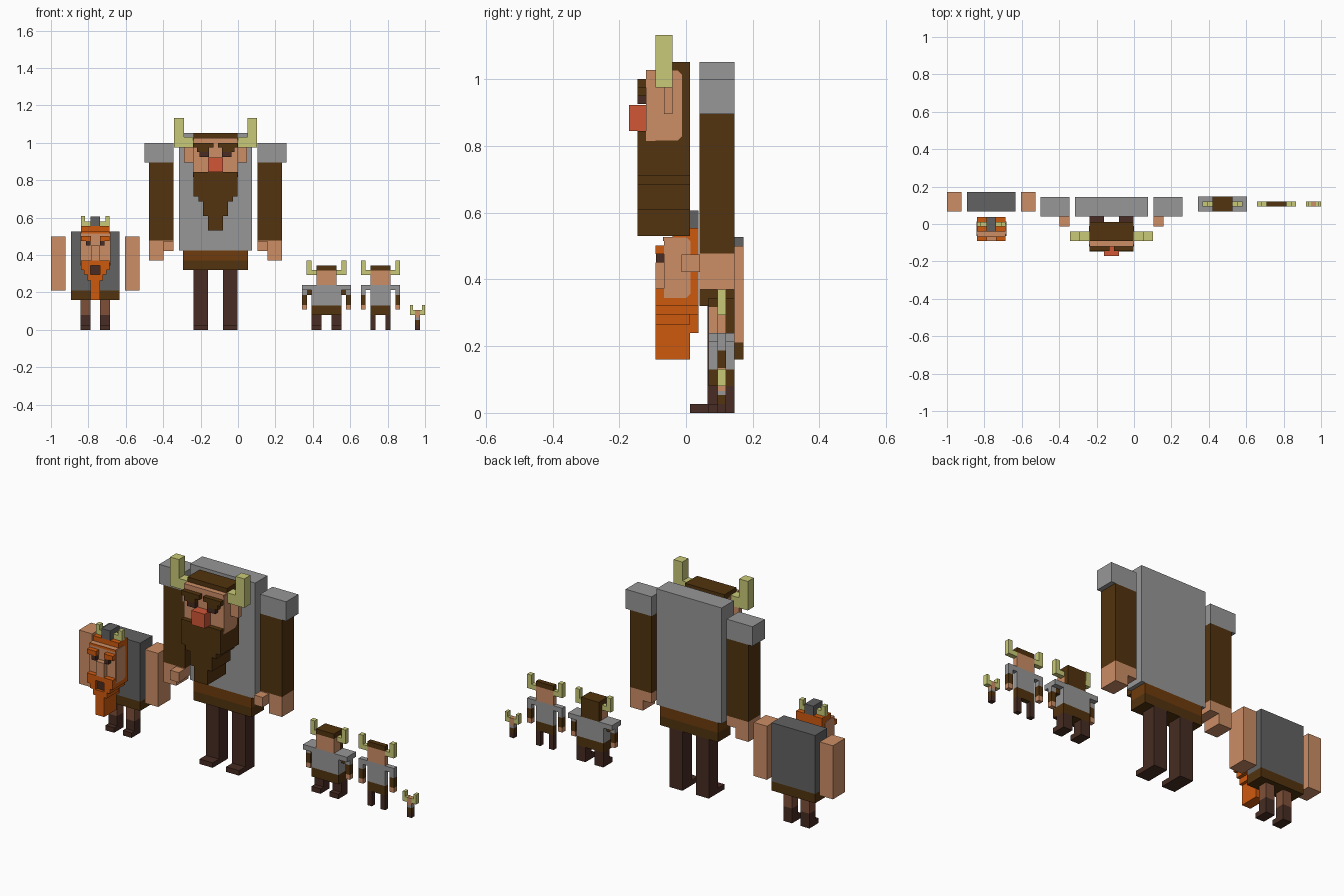
import bpy, bmesh

if "Cube" in bpy.data.objects:
    bpy.data.objects.remove(bpy.data.objects["Cube"])


def material(name, hexcode):
    rgb = [int(hexcode[i:i + 2], 16) / 255 for i in (0, 2, 4)]
    lin = [c / 12.92 if c <= 0.04045 else ((c + 0.055) / 1.055) ** 2.4 for c in rgb]
    m = bpy.data.materials.new(name)
    m.diffuse_color = (*lin, 1)
    m.use_nodes = True
    m.node_tree.nodes["Principled BSDF"].inputs["Base Color"].default_value = m.diffuse_color
    return m


SKIN = material("skin", "CC8E66")
BROWN = material("dark_brown", "52330E")
BELT = material("belt_brown", "6E3C0C")
GREY = material("grey", "979797")
DARK = material("dark_grey", "626262")
BOOT = material("boot_brown", "472C23")
HORN = material("horn", "CACA79")
ORANGE = material("orange", "CF5A0F")
RED = material("red", "D05636")
LEG = material("leg_brown", "7E5039")


def finish(name, bm, mat):
    bmesh.ops.recalc_face_normals(bm, faces=bm.faces)
    me = bpy.data.meshes.new(name)
    bm.to_mesh(me)
    bm.free()
    me.materials.append(mat)
    bpy.context.collection.objects.link(bpy.data.objects.new(name, me))


def box(name, mat, x, y, z):
    """Block from (min, max) ranges along each axis."""
    bm = bmesh.new()
    bmesh.ops.create_cube(bm, size=1)
    for v in bm.verts:
        v.co = [r[0] if c < 0 else r[1] for c, r in zip(v.co, (x, y, z))]
    finish(name, bm, mat)


def pair(name, mat, cx, near, far, y, z):
    """Two blocks mirrored about the plane x = cx."""
    box(name + "_right", mat, (cx + near, cx + far), y, z)
    box(name + "_left", mat, (cx - far, cx - near), y, z)


def cheeks(name, cx, half, y, z, c):
    """Thin bevelled skin plates on both sides of a head."""
    (a, b), (d, e) = y, z
    prof = [(a, d + c), (a + c, d), (b - c, d), (b, d + c),
            (b, e - c), (b - c, e), (a + c, e), (a, e - c)]
    for side, s in (("left", -1), ("right", 1)):
        bm = bmesh.new()
        f = bm.faces.new([bm.verts.new((cx + s * half, p, q)) for p, q in prof])
        ext = bmesh.ops.extrude_face_region(bm, geom=[f])["geom"]
        for v in ext:
            if isinstance(v, bmesh.types.BMVert):
                v.co.x += s * 0.003
        finish(f"{name}_{side}", bm, SKIN)


def horns(name, cx, near, mid, far, y, z0, z1, z2):
    """L-shaped horns: a base sideways, then a tip upwards."""
    pair(name + "_base", HORN, cx, near, mid, y, (z0, z1))
    pair(name + "_tip", HORN, cx, mid, far, y, (z0, z2))


# ---- Tall bearded giant ----
c, Y = -0.12, (0.04, 0.145)
box("giant_torso", GREY, (c - 0.195, c + 0.195), Y, (0.425, 1.052))
box("giant_belt", BELT, (c - 0.173, c + 0.173), Y, (0.37, 0.425))
box("giant_skirt", BROWN, (c - 0.173, c + 0.173), Y, (0.32, 0.37))
pair("giant_leg", BOOT, c, 0.04, 0.118, (0.065, 0.145), (0.0, 0.32))
pair("giant_toe", BOOT, c, 0.04, 0.118, (0.012, 0.065), (0.0, 0.027))
pair("giant_shoulder", GREY, c, 0.225, 0.38, Y, (0.895, 1.0))
pair("giant_arm", BROWN, c, 0.225, 0.355, Y, (0.478, 0.895))
pair("giant_palm", SKIN, c, 0.225, 0.355, Y, (0.425, 0.478))
pair("giant_fingers", SKIN, c, 0.277, 0.355, Y, (0.37, 0.425))
pair("giant_thumb", SKIN, c, 0.225, 0.277, (-0.013, 0.04), (0.422, 0.475))
# head
W = 0.118
box("giant_hair", BROWN, (c - W, c + W), (-0.092, 0.012), (0.815, 1.052))
box("giant_face", SKIN, (c - W, c + W), (-0.12, -0.092), (0.815, 1.027))
cheeks("giant_cheek", c, W, (-0.119, -0.012), (0.816, 1.026), 0.013)
pair("giant_ear", SKIN, c, W, 0.168, (-0.066, -0.04), (0.895, 0.975))
horns("giant_horn", c, W, 0.17, 0.222, (-0.092, -0.04), 0.975, 1.03, 1.132)
pair("giant_brow", BROWN, c, 0.012, W, (-0.145, -0.12), (0.975, 1.0))
pair("giant_brow_low", BROWN, c, 0.035, 0.1, (-0.145, -0.12), (0.95, 0.975))
pair("giant_eye", BOOT, c, 0.035, 0.085, (-0.145, -0.12), (0.925, 0.95))
box("giant_nose", RED, (c - 0.04, c + 0.04), (-0.171, -0.12), (0.845, 0.922))
# beard, in steps
box("giant_moustache", BROWN, (c - W, c + W), (-0.146, -0.12), (0.815, 0.845))
for i, (w, z0, z1) in enumerate(((W, 0.712, 0.815), (0.066, 0.61, 0.712), (0.04, 0.53, 0.61))):
    box(f"giant_beard_{i}", BROWN, (c - w, c + w), (-0.146, 0.012), (z0, z1))
pair("giant_beard_step", BROWN, c, 0.066, 0.092, (-0.146, 0.012), (0.685, 0.712))

# ---- Stocky orange-bearded figure ----
c, Y = -0.763, (0.068, 0.172)
box("stocky_torso", DARK, (c - 0.13, c + 0.13), Y, (0.21, 0.527))
box("stocky_belt", BROWN, (c - 0.13, c + 0.13), Y, (0.16, 0.21))
pair("stocky_arm", SKIN, c, 0.158, 0.237, Y, (0.21, 0.5))
pair("stocky_leg", LEG, c, 0.026, 0.078, (0.094, 0.146), (0.08, 0.16))
pair("stocky_boot", BOOT, c, 0.026, 0.078, (0.094, 0.146), (0.0, 0.08))
pair("stocky_toe", BOOT, c, 0.026, 0.078, (0.068, 0.094), (0.0, 0.027))
# head
W = 0.077
box("stocky_hair", ORANGE, (c - W, c + W), (-0.04, 0.038), (0.345, 0.554))
box("stocky_face", SKIN, (c - W, c + W), (-0.066, -0.04), (0.345, 0.527))
box("stocky_fringe", ORANGE, (c - W, c + W), (-0.069, -0.066), (0.515, 0.527))
cheeks("stocky_cheek", c, W, (-0.065, 0.014), (0.345, 0.526), 0.012)
box("stocky_crest", DARK, (c - 0.026, c + 0.026), (-0.04, 0.038), (0.554, 0.606))
horns("stocky_horn", c, 0.026, 0.055, W, (-0.014, 0.012), 0.554, 0.58, 0.608)
pair("stocky_brow", ORANGE, c, 0.024, W, (-0.092, -0.066), (0.476, 0.502))
pair("stocky_eye", BOOT, c, 0.026, 0.05, (-0.09, -0.066), (0.45, 0.476))
box("stocky_nose", SKIN, (c - 0.024, c + 0.024), (-0.092, -0.066), (0.372, 0.45))
# beard
box("stocky_moustache", ORANGE, (c - W, c + W), (-0.092, -0.066), (0.345, 0.372))
pair("stocky_beard_side", ORANGE, c, 0.026, 0.06, (-0.092, 0.038), (0.295, 0.345))
pair("stocky_jaw", ORANGE, c, 0.06, W, (-0.092, 0.038), (0.32, 0.345))
box("stocky_mouth", BOOT, (c - 0.026, c + 0.026), (-0.078, 0.038), (0.295, 0.345))
box("stocky_beard", ORANGE, (c - 0.026, c + 0.026), (-0.092, 0.038), (0.24, 0.295))
box("stocky_beard_tip", ORANGE, (c - 0.026, c + 0.026), (-0.092, 0.012), (0.16, 0.24))
pair("stocky_beard_step", ORANGE, c, 0.026, 0.042, (-0.092, 0.012), (0.265, 0.295))

# ---- Small horned figures ----
H = (0.094, 0.12)
c, Y = 0.473, (0.068, 0.146)
box("small_torso", GREY, (c - 0.08, c + 0.08), Y, (0.13, 0.24))
pair("small_shoulder", GREY, c, 0.08, 0.131, Y, (0.213, 0.24))
pair("small_sleeve_top", BROWN, c, 0.08, 0.105, H, (0.187, 0.213))
pair("small_sleeve", BROWN, c, 0.105, 0.131, H, (0.134, 0.187))
pair("small_shoulder_cap", GREY, c, 0.105, 0.131, H, (0.187, 0.213))
pair("small_hand", SKIN, c, 0.105, 0.131, H, (0.108, 0.134))
box("small_belt", BROWN, (c - 0.08, c + 0.08), Y, (0.08, 0.13))
pair("small_leg", BOOT, c, 0.027, 0.08, H[:1] + (0.146,), (0.0, 0.08))
pair("small_toe", BOOT, c, 0.027, 0.08, (0.068, 0.094), (0.0, 0.027))
box("small_face", SKIN, (c - 0.053, c + 0.053), (0.068, 0.12), (0.24, 0.318))
box("small_hair_top", BROWN, (c - 0.053, c + 0.053), (0.068, 0.12), (0.318, 0.345))
box("small_hair_back", BROWN, (c - 0.053, c + 0.053), (0.12, 0.146), (0.24, 0.345))
horns("small_horn", c, 0.053, 0.08, 0.106, H, 0.294, 0.32, 0.37)

c = 0.762
box("thin_torso", GREY, (c - 0.053, c + 0.053), H, (0.13, 0.24))
pair("thin_shoulder", GREY, c, 0.053, 0.105, H, (0.213, 0.24))
pair("thin_upper_arm", GREY, c, 0.079, 0.105, H, (0.187, 0.213))
pair("thin_sleeve", BROWN, c, 0.079, 0.105, H, (0.134, 0.187))
pair("thin_hand", SKIN, c, 0.079, 0.105, H, (0.108, 0.134))
box("thin_belt", BROWN, (c - 0.053, c + 0.053), H, (0.08, 0.13))
pair("thin_leg", BOOT, c, 0.026, 0.053, H, (0.0, 0.08))
box("thin_face", SKIN, (c - 0.053, c + 0.053), H, (0.24, 0.318))
box("thin_hair", BROWN, (c - 0.053, c + 0.053), H, (0.318, 0.345))
horns("thin_horn", c, 0.053, 0.08, 0.105, H, 0.294, 0.32, 0.37)

# ---- Tiny figure: a stacked column with horns ----
c = 0.96
for part, mat, z in (("boot", BOOT, (0.0, 0.027)), ("trousers", BROWN, (0.027, 0.053)),
                     ("shirt", GREY, (0.053, 0.066)), ("head", SKIN, (0.066, 0.105))):
    box("tiny_" + part, mat, (c - 0.013, c + 0.013), H, z)
horns("tiny_horn", c, 0.013, 0.025, 0.04, H, 0.08, 0.106, 0.132)
